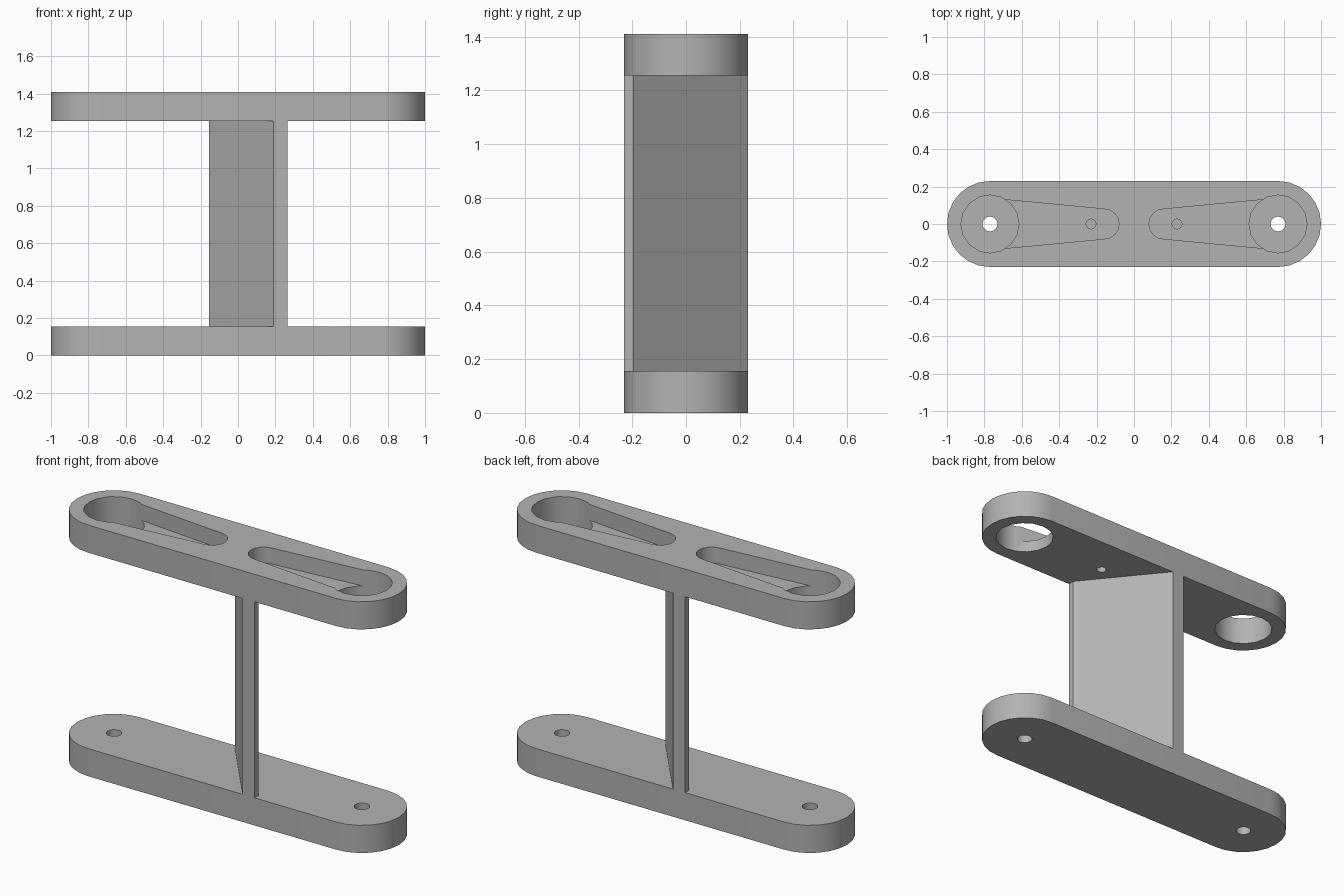
import bpy, bmesh
from math import cos, sin, pi, radians

cube = bpy.data.objects.get("Cube")
if cube:
    bpy.data.objects.remove(cube)

HOLE_X, END_R, THICK, HEIGHT = 0.77, 0.23, 0.155, 1.41
POCKET_FLOOR = HEIGHT - 0.09

grey = bpy.data.materials.new("plain grey")
grey.use_nodes = True
grey.diffuse_color = (0.45, 0.45, 0.45, 1)
grey.node_tree.nodes["Principled BSDF"].inputs["Base Color"].default_value = grey.diffuse_color


def arc(cx, r, start, end, steps):
    """Points on an arc centred on the x axis, angles in turns of pi."""
    angles = [pi * (start + (end - start) * i / steps) for i in range(steps + 1)]
    return [(cx + r * cos(a), r * sin(a)) for a in angles]


def prism(name, outline, z0, z1):
    bm = bmesh.new()
    face = bm.faces.new([bm.verts.new((x, y, z0)) for x, y in outline])
    top = bmesh.ops.extrude_face_region(bm, geom=[face])["geom"]
    bmesh.ops.translate(bm, vec=(0, 0, z1 - z0),
                        verts=[v for v in top if isinstance(v, bmesh.types.BMVert)])
    bmesh.ops.recalc_face_normals(bm, faces=bm.faces)
    mesh = bpy.data.meshes.new(name)
    bm.to_mesh(mesh)
    bm.free()
    mesh.materials.append(grey)
    obj = bpy.data.objects.new(name, mesh)
    bpy.context.collection.objects.link(obj)
    return obj


def activate(obj):
    bpy.ops.object.select_all(action='DESELECT')
    obj.select_set(True)
    bpy.context.view_layer.objects.active = obj


def cut(obj, outline, z0, z1):
    cutter = prism("cutter", outline, z0, z1)
    activate(obj)
    mod = obj.modifiers.new("cut", 'BOOLEAN')
    mod.operation, mod.solver, mod.object = 'DIFFERENCE', 'EXACT', cutter
    bpy.ops.object.modifier_apply(modifier=mod.name)
    bpy.data.objects.remove(cutter)


def circle(x, r, sides):
    return arc(x, r, 0, 2, sides)[:-1]


# Two bars with rounded ends
bar_outline = arc(HOLE_X, END_R, -0.5, 0.5, 12) + arc(-HOLE_X, END_R, 0.5, 1.5, 12)
lower_bar = prism("lower_bar", bar_outline, 0, THICK)
upper_bar = prism("upper_bar", bar_outline, HEIGHT - THICK, HEIGHT)

# Tapered pocket, narrow end towards the middle
pocket = [(0.71, -0.132)] + arc(0.16, 0.08, 1.5, 0.5, 8) + [(0.71, 0.132)]

for side in (-1, 1):
    cut(lower_bar, circle(side * HOLE_X, 0.04, 16), -0.1, THICK + 0.1)
    cut(upper_bar, circle(side * HOLE_X, 0.155, 16), 1.1, HEIGHT + 0.1)
    cut(upper_bar, [(side * x, y) for x, y in pocket], POCKET_FLOOR, HEIGHT + 0.1)
    cut(upper_bar, circle(side * 0.23, 0.027, 12), 1.1, HEIGHT + 0.1)

# Diagonal web joining the bars, with its corners trimmed flush to their sides
web_outline = [(0.19, -0.23), (0.265, -0.23), (0.265, -0.195),
               (-0.08, 0.23), (-0.155, 0.23), (-0.155, 0.195)]
web = prism("diagonal_web", web_outline, THICK, HEIGHT - THICK)

for obj in (lower_bar, upper_bar, web):
    activate(obj)
    bpy.ops.object.shade_smooth_by_angle(angle=radians(30))
